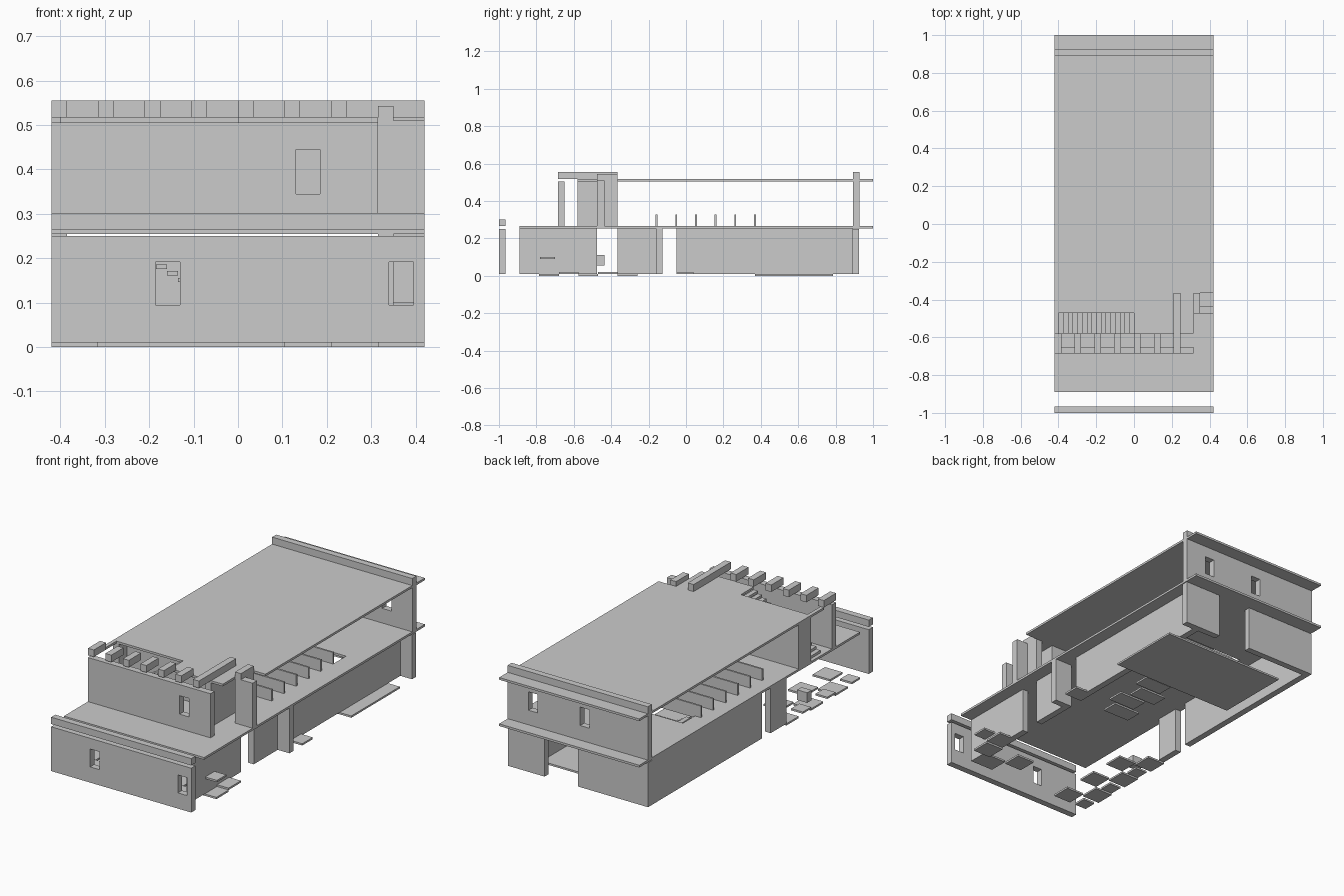
import bpy, bmesh

M = 0.105   # planning grid module
T = 0.035   # wall thickness


def boxes(name, items):
    """One object made of boxes given as (x0, x1, y0, y1, z0, z1)."""
    bm = bmesh.new()
    for x0, x1, y0, y1, z0, z1 in items:
        v = [bm.verts.new((x, y, z)) for z in (z0, z1)
             for x, y in ((x0, y0), (x1, y0), (x1, y1), (x0, y1))]
        for f in ((3, 2, 1, 0), (4, 5, 6, 7), (0, 1, 5, 4),
                  (1, 2, 6, 5), (2, 3, 7, 6), (3, 0, 4, 7)):
            bm.faces.new([v[i] for i in f])
    me = bpy.data.meshes.new(name)
    bm.to_mesh(me)
    bm.free()
    ob = bpy.data.objects.new(name, me)
    bpy.context.collection.objects.link(ob)
    return ob


def wall_x(name, x0, x1, y0, z0, z1, windows=(), wz=(0, 0)):
    """Wall along x, split into boxes around its windows."""
    parts, x = [], x0
    for a, b in windows:
        parts += [(x, a, y0, y0 + T, z0, z1),
                  (a, b, y0, y0 + T, z0, wz[0]),
                  (a, b, y0, y0 + T, wz[1], z1)]
        x = b
    parts.append((x, x1, y0, y0 + T, z0, z1))
    return boxes(name, parts)


# street wall and its parapet
wall_x("front_wall", -.42, .42, -1, .01, .25,
       [(-.186, -.131), (.34, .395)], (.095, .192))
boxes("front_parapet", [(-.42, .42, -1, -.965, .265, .302)])

# upper floor slab with stair opening
boxes("floor_slab", [(x0, x1, y0, y1, .254, .266) for x0, x1, y0, y1 in (
    (-.42, .42, -.89, .37), (-.42, -.315, .37, .475),
    (.315, .42, .37, .475), (-.42, .42, .475, 1))])

# roof slab with stair opening and recessed right corner
boxes("roof_slab", [(x0, x1, y0, y1, .505, .517) for x0, x1, y0, y1 in (
    (-.42, .42, -.365, 1), (-.42, .315, -.47, -.365),
    (-.42, -.4, -.58, -.47), (0, .315, -.58, -.47))])

# ground floor side walls
boxes("ground_right_walls", [(.315, .35, -.89, -.475, .01, .254),
                             (.315, .35, -.365, -.125, .01, .254),
                             (.35, .42, -.16, -.125, .01, .254),
                             (.315, .35, -.05, .89, .01, .254)])
boxes("ground_left_walls", [(-.42, -.385, -.26, -.125, .01, .254),
                            (-.42, -.385, -.05, .89, .01, .254)])

# rear walls
boxes("ground_back_wall", [(-.42, 0, .89, .925, .01, .25),
                           (.2, .42, .89, .925, .01, .25)])
wall_x("upper_back_wall", -.42, .42, .892, .266, .505,
       [(-.07, -.015), (.24, .295)], (.345, .445))
boxes("back_parapet", [(-.42, .42, .892, .927, .517, .555)])

# upper front room
wall_x("upper_front_wall", -.42, .315, -.685, .266, .505, [(.13, .185)], (.345, .445))
boxes("upper_room_walls", [(.21, .245, -.58, -.365, .266, .505),
                           (-.42, .21, -.4, -.365, .266, .505),
                           (-.42, -.385, -.47, -.4, .266, .505)])

# corner pier on the right balcony
boxes("corner_pier", [(.315, .42, -.475, -.437, .266, .51),
                      (.315, .35, -.437, -.365, .266, .51),
                      (.315, .35, -.475, -.365, .51, .543)])

# pergola beams, the last one running back over the roof
boxes("pergola_beams", [(-.42 + i * M, -.385 + i * M, -.685,
                         -.365 if i == 6 else -.58, .517, .555) for i in range(7)])

# low partitions on the upper floor
boxes("low_partitions", [(-.35, .315, y - .005, y + .005, .266, .328)
                         for y in (-.157 + i * M for i in range(6))])

# stairs: one to the roof, one to the upper floor
N = 16
boxes("roof_stair", [(-.4 + i * .025, -.375 + i * .025, -.58, -.47,
                      .266 + i * .0148, .28 + i * .0148) for i in range(N)])
boxes("floor_stair", [(.09 - i * .025, .115 - i * .025, .37, .475,
                       .01 + i * .0151, .02 + i * .0151) for i in range(N)])

# paving plates: staggered stepping stones, inner path and rear terrace
Y = -.89
stones = []
for i in range(6):
    low = i % 2
    z = 0 if low else .01
    y0 = Y + i * M
    x = -.42 if low else -.315
    stones.append((x, x + M, y0, y0 + M, z, z + .01))
    if not low:
        stones.append((-.42, -.35, y0, y0 + .07, z, z + .01))
stones += [(.315, .42, Y + M, Y + 2 * M, 0, .01),
           (.21, .315, Y, Y + M, .01, .02),
           (.105, .21, Y + M, Y + 2 * M, 0, .01),
           (.315, .42, Y + 2 * M, Y + 3 * M, .01, .02),
           (.35, .42, -.05, .04, .01, .02)]
boxes("stepping_stones", stones)
boxes("inner_path", [(.05 * (i % 2), .16 + .05 * (i % 2), -.05 + i * M, .04 + i * M, .01, .02)
                     for i in range(4)])
boxes("rear_terrace", [(-.315, .42, .37, .785, 0, .01)])

# small shelf and bench
boxes("side_shelf", [(.35, .42, -.78, -.7, .09, .1)])
boxes("bench", [(-.42, -.36, -.475, -.437, .055, .11)])
